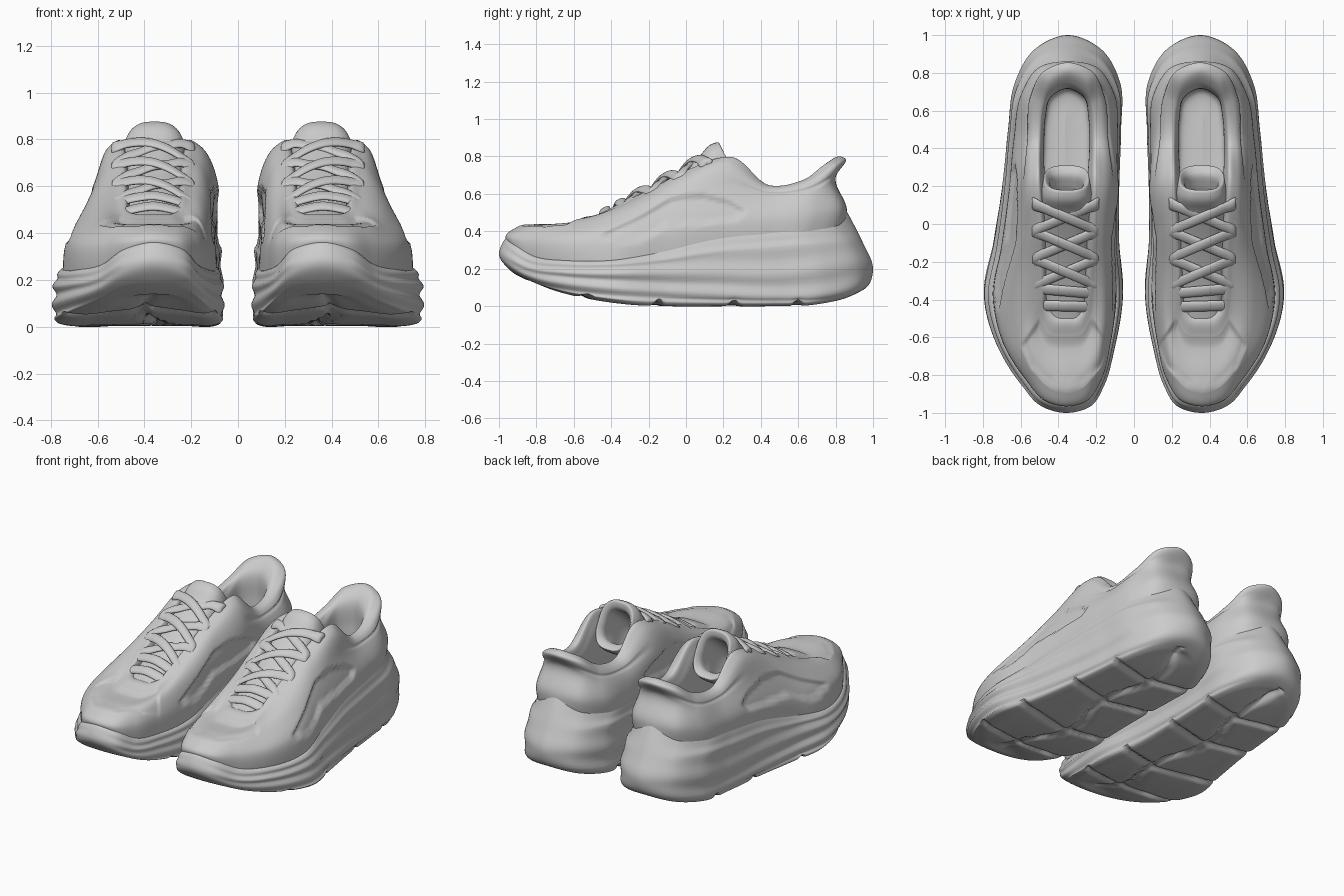
import bpy, bmesh, math
from mathutils import Vector as V

if "Cube" in bpy.data.objects:
    bpy.data.objects.remove(bpy.data.objects["Cube"])

CX = 0.365  # lengthwise centre of one shoe


def spline(pts, n, closed):
    """Chord-weighted smooth curve through pts, n samples per span."""
    m, out = len(pts), []
    at = (lambda i: pts[i % m]) if closed else (lambda i: pts[max(0, min(m - 1, i))])
    for i in range(m if closed else m - 1):
        a, b, c, d = (at(i + k) for k in (-1, 0, 1, 2))
        d0, d1, d2 = ((q - p).length + 1e-5 for p, q in ((a, b), (b, c), (c, d)))
        m1 = ((b - a) * (d1 / d0) + (c - b) * (d0 / d1)) * (d1 / (d0 + d1))
        m2 = ((c - b) * (d2 / d1) + (d - c) * (d1 / d2)) * (d1 / (d1 + d2))
        for k in range(n):
            t = k / n
            t2, t3 = t * t, t ** 3
            out.append(b * (2 * t3 - 3 * t2 + 1) + m1 * (t3 - 2 * t2 + t)
                       + c * (3 * t2 - 2 * t3) + m2 * (t3 - t2))
    return out if closed else out + [pts[-1].copy()]


def patch(name, rings, nu, nv, shape=None):
    """Smooth skin through closed rings, mirrored to make the pair."""
    rings = [spline(r, nu, True) for r in rings]
    cols = [spline([r[j] for r in rings], nv, False) for j in range(len(rings[0]))]
    bm = bmesh.new()
    grid = [[bm.verts.new(shape(p, i / nv) if shape else p) for i, p in enumerate(c)] for c in cols]
    for j in range(len(grid)):
        a, b = grid[j], grid[(j + 1) % len(grid)]
        for i in range(len(a) - 1):
            bm.faces.new((a[i], b[i], b[i + 1], a[i + 1]))
    bmesh.ops.remove_doubles(bm, verts=bm.verts, dist=1e-4)
    bmesh.ops.recalc_face_normals(bm, faces=bm.faces)
    for f in bm.faces:
        f.smooth = True
    me = bpy.data.meshes.new(name)
    bm.to_mesh(me)
    bm.free()
    ob = bpy.data.objects.new(name, me)
    bpy.context.collection.objects.link(ob)
    ob.modifiers.new("pair", 'MIRROR').use_mirror_merge = False
    return ob


def loop(rows):
    """Rows (y, x_inner, x_outer, z) from toe to heel -> closed ring."""
    return ([V((r[2], r[0], r[3])) for r in rows]
            + [V((r[1], r[0], r[3])) for r in rows[-2:0:-1]])


def recess(a, b, poly, soft):
    """0 outside the polygon, rising to 1 at distance soft inside it."""
    inside, best = False, 9.0
    for (x1, y1), (x2, y2) in zip(poly, poly[1:] + poly[:1]):
        if (y1 > b) != (y2 > b) and a < (x2 - x1) * (b - y1) / (y2 - y1) + x1:
            inside = not inside
        ex, ey = x2 - x1, y2 - y1
        t = max(0, min(1, ((a - x1) * ex + (b - y1) * ey) / (ex * ex + ey * ey)))
        best = min(best, math.hypot(a - x1 - t * ex, b - y1 - t * ey))
    return min(1, best / soft) if inside else 0


# ---- sole ----
OUTLINE = [(-1, .36, .36), (-.965, .23, .49), (-.855, .16, .592), (-.65, .105, .717),
           (-.38, .065, .785), (-.1, .085, .735), (.2, .085, .69), (.5, .075, .66),
           (.75, .08, .625), (.93, .18, .52), (1, .35, .35)]
Z_BOTTOM = [.14, .13, .09, .045, .012, .003, .003, .003, .008, .035, .06]
Z_LOW = [.20, .18, .13, .08, .05, .045, .045, .045, .05, .08, .11]
Z_WIDE = [.28, .25, .19, .15, .13, .13, .15, .16, .18, .2, .2]
Z_HIGH = [.33, .30, .23, .20, .20, .23, .28, .31, .33, .33, .33]
Z_TOP = [.36, .33, .265, .24, .24, .275, .34, .375, .39, .42, .46]
Z_CUP = [.36, .33, .265, .24, .25, .31, .39, .43, .46, .51, .55]


def outline(sx, y0, y1, zs, dz=0):
    f = lambda x: CX + (x - CX) * sx
    return loop([(y0 + (y1 - y0) * (y + 1) / 2, f(a), f(b), z + dz)
                 for (y, a, b), z in zip(OUTLINE, zs)])


def sole_shape(p, v):
    p = p.copy()
    if 3 < v < 7:   # flowing ribs on the side wall
        p.x += (p.x - CX) * .025 * math.sin(6 * (v - 3) + 1.8 * math.sin(3 * p.y)) * math.sin(math.pi * (v - 3) / 4)
    if v < 4:       # grooves between the tread pads
        fade = (1 if v < 3 else 4 - v) * max(0, min(1, (p.y + .8) * 8))
        skew = .25 * abs(p.x - CX)
        g = sum(math.exp(-((p.y - y - skew) / .02) ** 2) for y in (-.62, -.24, .18, .53))
        g += math.exp(-((p.x - CX - .04 * math.sin(8 * p.y)) / .02) ** 2) * (v < 3)
        p.z += .025 * min(1, g) * fade
    return p


patch("sole", [outline(0, -.78, .82, Z_BOTTOM), outline(.6, -.82, .86, Z_BOTTOM),
               outline(.9, -.85, .89, Z_BOTTOM), outline(.97, -.87, .91, Z_BOTTOM, .008),
               outline(.995, -.95, .975, Z_LOW), outline(1, -1, 1, Z_WIDE),
               outline(.985, -.985, .95, Z_HIGH), outline(.94, -.965, .885, Z_TOP),
               outline(.88, -.9, .835, Z_CUP)], 16, 6, sole_shape)

# ---- upper: wall, shoulder, collar and lining rings ----
WALL = [(-.965, .36, .36, .37), (-.935, .25, .47, .365), (-.82, .175, .57, .355), (-.61, .125, .69, .36),
        (-.36, .10, .73, .38), (-.1, .10, .695, .40), (.18, .09, .66, .45), (.46, .09, .63, .48),
        (.7, .11, .59, .5), (.825, .19, .51, .51), (.86, .35, .35, .52)]
SHOULDER = [(-.89, .36, .36, .43), (-.86, .27, .45, .428), (-.76, .195, .54, .43), (-.57, .15, .62, .44),
            (-.33, .13, .645, .495), (-.08, .11, .635, .56), (.18, .085, .61, .61), (.46, .12, .58, .58),
            (.68, .145, .56, .61), (.775, .21, .49, .66), (.80, .35, .35, .69)]
EDGE = [(-.60, .36, .36, .455), (-.59, .28, .45, .455), (-.53, .24, .49, .465), (-.42, .215, .515, .51),
        (-.22, .2, .525, .6), (-.02, .175, .535, .70), (.22, .165, .545, .775), (.45, .165, .54, .635),
        (.66, .175, .53, .672), (.80, .225, .475, .76), (.85, .35, .35, .79)]
CREST = [(-.51, .36, .36, .48), (-.505, .30, .42, .48), (-.46, .265, .465, .49), (-.36, .25, .475, .54),
         (-.17, .24, .48, .63), (.02, .225, .485, .73), (.25, .21, .505, .795), (.45, .205, .505, .645),
         (.64, .21, .495, .68), (.775, .245, .455, .77), (.825, .35, .35, .80)]


def lining(sx, sy, z):
    return loop([(.15 + (y - .15) * sy, CX + (a - CX) * sx, CX + (b - CX) * sx, z(h)) for y, a, b, h in CREST])


WINDOW = [(-.48, .375), (-.25, .48), (-.08, .58), (.08, .6), (.24, .56), (.32, .51),
          (.28, .46), (.1, .44), (-.1, .43), (-.2, .37), (-.3, .34)]
VAMP = [(.12, -.64), (.17, -.76), (.26, -.85), (.36, -.87), (.46, -.85), (.55, -.76),
        (.60, -.64), (.51, -.52), (.36, -.54), (.21, -.52)]


def upper_shape(p, v):
    p = p.copy()
    if .3 < v < 3:  # side window and toe panel sit lower than the overlays
        p.x -= math.copysign(.02, p.x - CX) * recess(p.y, p.z, WINDOW, .015)
        p.z -= .014 * recess(p.x, p.y, VAMP, .015)
    if 2 < v < 3 and p.y > .2:  # seam under the padded collar
        p.x -= math.copysign(.01, p.x - CX) * math.exp(-((v - 2.3) / .08) ** 2) * min(1, (p.y - .2) * 8)
    return p


patch("upper", [outline(.91, -.94, .86, Z_TOP, -.05), loop(WALL), loop(SHOULDER), loop(EDGE), loop(CREST),
                lining(.84, .88, lambda z: z - .05), lining(.8, .84, lambda z: z * .5 + .13),
                lining(.76, .81, lambda z: .30), lining(0, .6, lambda z: .29)], 16, 9, upper_shape)


# ---- tongue: padded sleeve with an open mouth ----
def sleeve(y1, z1, y0, z0, w):
    ring = []
    for k in range(16):
        a = k * math.tau / 16
        c, s = (math.copysign(abs(t) ** .7, t) for t in (math.cos(a), math.sin(a)))
        h = (s + 1) / 2
        ring.append(V((.357 + w * c, y0 + (y1 - y0) * h, z0 + (z1 - z0) * h)))
    return ring


patch("tongue", [sleeve(*r) for r in (
    (-.56, .455, -.5, .36, .10), (-.3, .56, -.2, .4, .128), (-.08, .688, .02, .45, .135),
    (.06, .79, .18, .52, .135), (.145, .87, .29, .59, .128), (.175, .875, .31, .61, .115),
    (.18, .84, .27, .63, .095), (.10, .76, .2, .6, .085), (-.02, .64, .08, .5, .06),
    (-.08, .54, -.08, .54, 0))], 3, 6)


# ---- laces: flat ribbons ----
def ribbon(name, pts):
    def ring(p, s):
        return [p + s * (V((0, .87, .49)) * .032 * math.cos(a) + V((0, -.49, .87)) * .013 * math.sin(a))
                for a in (k * math.tau / 8 for k in range(8))]
    patch(name, [ring(pts[0], .05)] + [ring(p, 1) for p in pts] + [ring(pts[-1], .05)], 2, 6)


def lace(name, y_in, y_out, lift):
    pts = []
    for x, drop in ((.185, .055), (.24, .02), (.30, .008 - lift), (.36, -lift), (.42, .008 - lift), (.48, .02), (.54, .055)):
        y = y_in + (y_out - y_in) * (x - .185) / .355
        pts.append(V((x, y, .53 + .56 * (y + .4) - drop)))
    ribbon(name, pts)


lace("lace_bar_low", -.44, -.43, .005)
lace("lace_bar", -.37, -.34, .005)
for i in range(3):
    y = -.33 + .145 * i
    lace(f"lace_over_{i}", y, y + .15, .01)
    lace(f"lace_under_{i}", y + .15, y, -.006)
